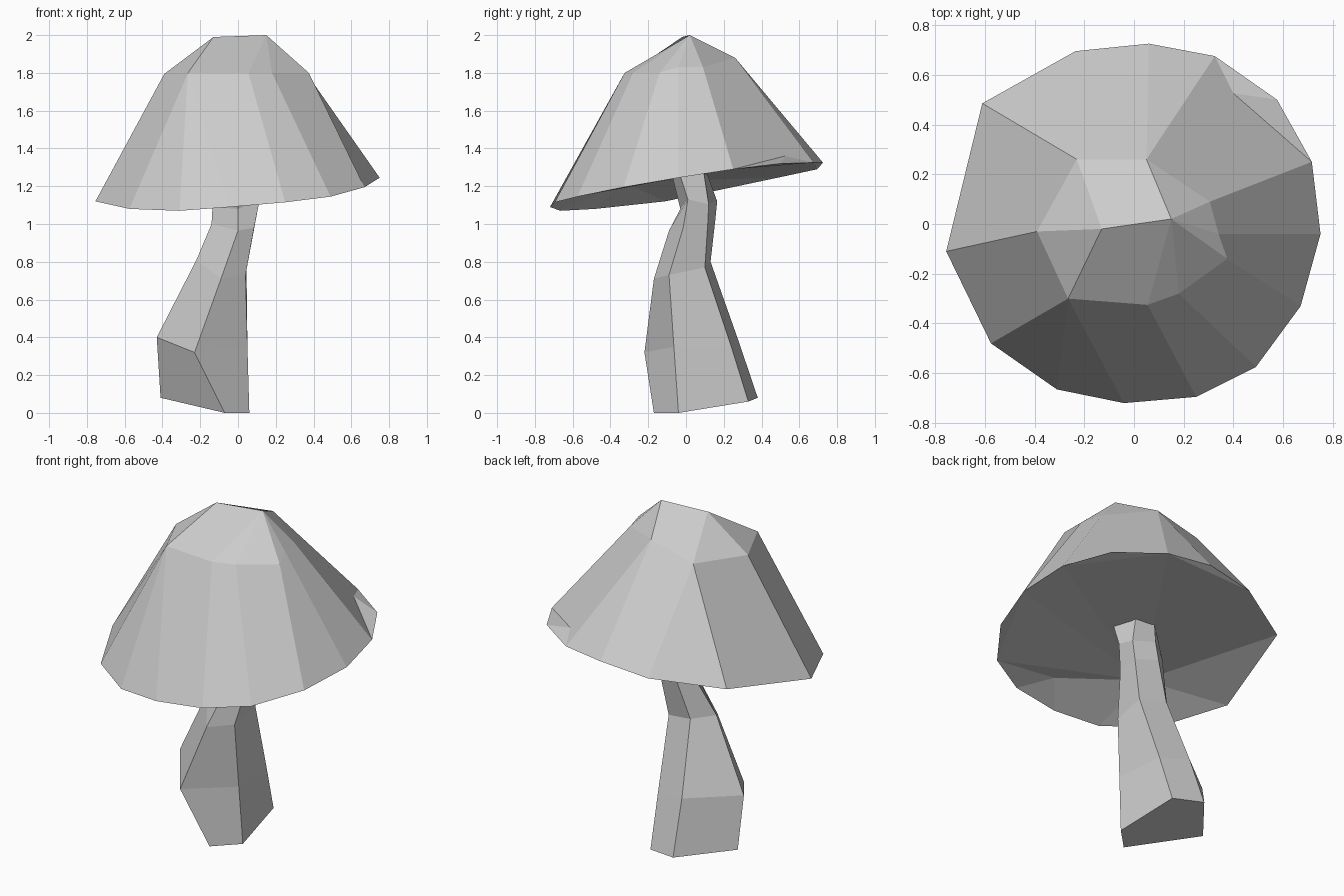
import bpy, bmesh

if "Cube" in bpy.data.objects:
    bpy.data.objects.remove(bpy.data.objects["Cube"])


def finish(name, bm):
    bmesh.ops.recalc_face_normals(bm, faces=bm.faces)
    mesh = bpy.data.meshes.new(name)
    bm.to_mesh(mesh)
    bm.free()
    obj = bpy.data.objects.new(name, mesh)
    bpy.context.collection.objects.link(obj)


def add_verts(bm, points):
    return [bm.verts.new(p) for p in points]


def fan(bm, tip, edge):
    for a, b in zip(edge, edge[1:]):
        bm.faces.new((tip, a, b))


# Cap: tilted rim, shoulder ring, short ridge on top
bm = bmesh.new()
rim = add_verts(bm, [(.06, .725, 1.325), (.325, .675, 1.325), (.575, .5, 1.32),
                     (.715, .25, 1.29), (.75, -.04, 1.245), (.67, -.33, 1.195),
                     (.49, -.575, 1.145), (.25, -.695, 1.115), (-.04, -.72, 1.09),
                     (-.31, -.665, 1.07), (-.575, -.48, 1.08), (-.755, -.11, 1.12),
                     (-.61, .485, 1.245), (-.235, .695, 1.29)])
shoulder = add_verts(bm, [(.05, .26, 1.88), (.305, .09, 1.83), (.34, -.04, 1.83),
                          (.375, -.14, 1.8), (.18, -.28, 1.8), (.055, -.325, 1.8),
                          (-.265, -.3, 1.8), (-.39, -.03, 1.795), (-.23, .26, 1.81)])
left, right = add_verts(bm, [(-.13, -.02, 1.99), (.15, .02, 2.0)])

# Small notch in the rim at the back right
notch = bm.verts.new((.4, .525, 1.36))
fan(bm, notch, rim[1:4])
edge = rim[:2] + [notch] + rim[3:] + rim[:1]

# Cap sides: each shoulder corner owns a span of the rim
spans = [(0, 1), (3, 3), (4, 4), (5, 5), (6, 6), (7, 7), (8, 10), (11, 11), (12, 14)]
for i, (first, last) in enumerate(spans):
    fan(bm, shoulder[i], edge[first:last + 1])
    if i + 1 < len(spans):
        gap = edge[last:spans[i + 1][0] + 1]
        bm.faces.new([shoulder[i]] + gap + [shoulder[i + 1]])
bm.faces.new((shoulder[8], rim[0], shoulder[0]))

# Cap crown
fan(bm, right, shoulder[:6])
bm.faces.new((right, shoulder[5], shoulder[6], left))
fan(bm, left, shoulder[6:])
bm.faces.new((left, shoulder[8], shoulder[0], right))

# Underside: sloping front walls and a nearly flat ceiling
inner_front, inner_left = add_verts(bm, [(.08, -.58, 1.19), (-.34, -.33, 1.22)])
fan(bm, inner_front, rim[6:9])
bm.faces.new((inner_front, rim[8], rim[9], inner_left))
fan(bm, inner_left, rim[9:12])
bm.faces.new((rim[4], rim[5], rim[6]))
bm.faces.new((rim[1], rim[2], rim[3]))
bm.faces.new((rim[13], rim[0], rim[1]))
fan(bm, inner_left, [inner_front, rim[6], rim[4], rim[3], rim[1],
                     rim[13], rim[12], rim[11]])
finish("mushroom_cap", bm)

# Stem: five-sided crooked column lofted through its sections
sections = [
    [(-.07, -.17, 0), (.06, -.04, 0), (.005, .33, .06), (-.18, .38, .08), (-.41, .095, .08)],
    [(-.23, -.22, .32), (.05, -.064, .35), (.02, .24, .35), (-.165, .275, .39), (-.43, .065, .4)],
    [(-.09, -.17, .71), (.04, -.09, .73), (.045, .10, .77), (-.12, .13, .8), (-.22, .025, .81)],
    [(0, -.09, .965), (.085, -.015, .98), (.09, .115, 1.0), (-.045, .155, 1.02), (-.14, .085, 1.0)],
    [(.0, -.03, 1.08), (.115, .01, 1.13), (.11, .12, 1.105), (-.015, .165, 1.12), (-.135, .08, 1.09)],
    [(0, -.085, 1.3), (.12, -.045, 1.3), (.06, .09, 1.3), (-.06, .1, 1.3), (-.13, .03, 1.3)],
]
bm = bmesh.new()
rings = [add_verts(bm, s) for s in sections]
for low, high in zip(rings, rings[1:]):
    for i in range(5):
        j = (i + 1) % 5
        bm.faces.new((low[i], low[j], high[j], high[i]))
bm.faces.new(rings[0])
bm.faces.new(rings[-1])
finish("mushroom_stem", bm)
